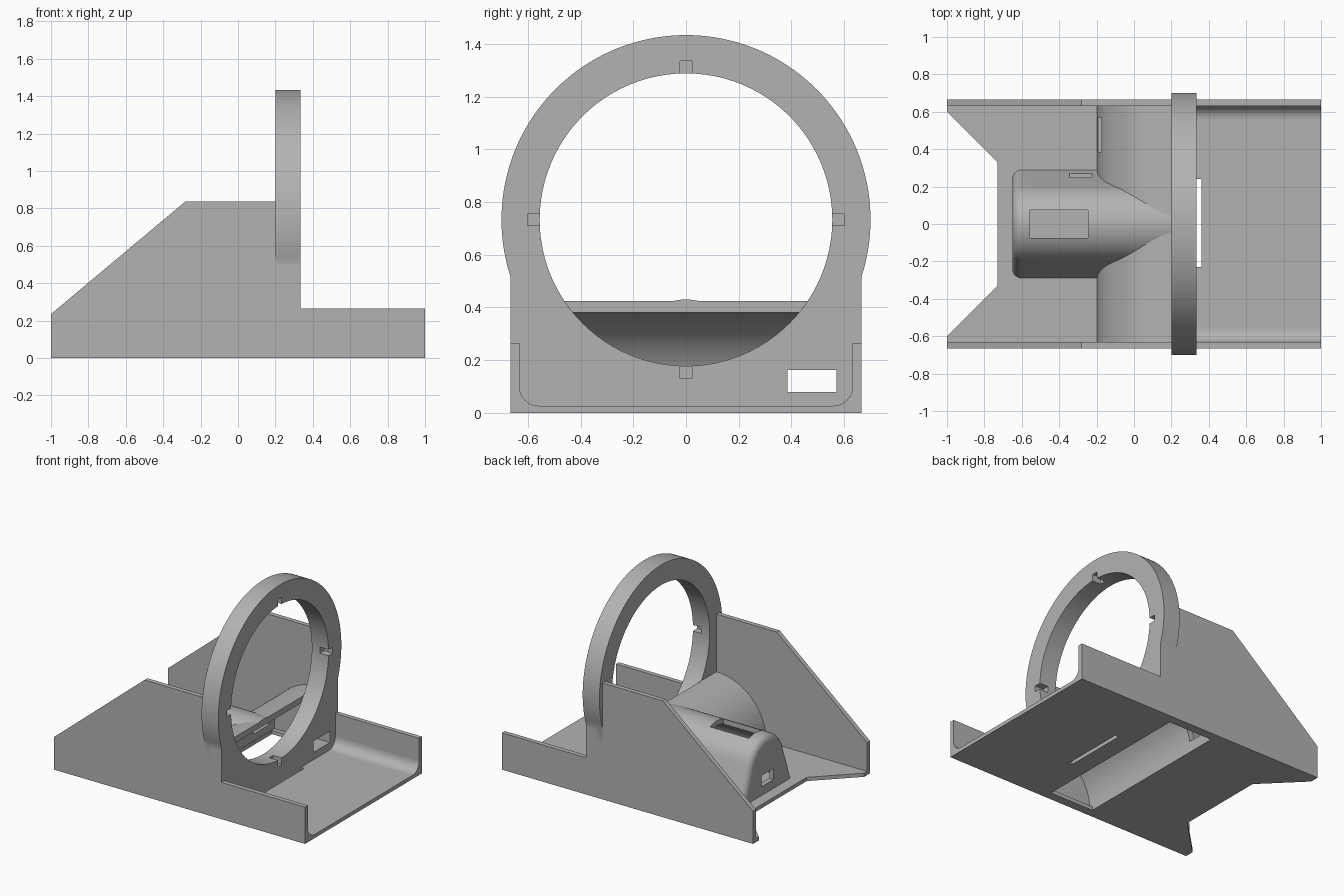
import bpy
import bmesh
from math import sin, cos, radians, asin, degrees

if "Cube" in bpy.data.objects:
    bpy.data.objects.remove(bpy.data.objects["Cube"], do_unlink=True)

grey = bpy.data.materials.new("plain grey")
grey.use_nodes = True
COLOUR = (0.45, 0.45, 0.45, 1)
grey.diffuse_color = COLOUR
grey.node_tree.nodes["Principled BSDF"].inputs["Base Color"].default_value = COLOUR

AXES = {"x": lambda u, v, w: (w, u, v),
        "y": lambda u, v, w: (u, w, v),
        "z": lambda u, v, w: (u, v, w)}


def prism(name, points, axis, start, end, round_start=0):
    """Extrude a 2D outline along an axis, optionally rounding its first cap."""
    bm = bmesh.new()
    place = AXES[axis]
    cap = bm.faces.new([bm.verts.new(place(u, v, start)) for u, v in points])
    rim = list(cap.edges)
    far = bmesh.ops.extrude_face_region(bm, geom=[cap], use_keep_orig=True)
    shift = place(0, 0, end - start)
    bmesh.ops.translate(bm, vec=shift,
                        verts=[g for g in far["geom"] if isinstance(g, bmesh.types.BMVert)])
    bmesh.ops.recalc_face_normals(bm, faces=bm.faces)
    if round_start:
        # the floor edge of the cap stays sharp
        low = min(v.co.z for v in bm.verts)
        rim = [e for e in rim if max(v.co.z for v in e.verts) > low + 0.001]
        bmesh.ops.bevel(bm, geom=rim, offset=round_start, segments=6,
                        profile=0.5, affect="EDGES", clamp_overlap=True)
    mesh = bpy.data.meshes.new(name)
    bm.to_mesh(mesh)
    bm.free()
    mesh.materials.append(grey)
    obj = bpy.data.objects.new(name, mesh)
    bpy.context.collection.objects.link(obj)
    return obj


def box(name, x, y, z):
    return prism(name, [(x[0], y[0]), (x[1], y[0]), (x[1], y[1]), (x[0], y[1])], "z", *z)


def arc(cu, cv, r, a, b, steps):
    angles = [radians(a + (b - a) * i / steps) for i in range(steps + 1)]
    return [(cu + r * cos(t), cv + r * sin(t)) for t in angles]


def cut(target, *cutters):
    bpy.context.view_layer.objects.active = target
    for cutter in cutters:
        mod = target.modifiers.new("cut", "BOOLEAN")
        mod.operation = "DIFFERENCE"
        mod.solver = "EXACT"
        mod.object = cutter
        bpy.ops.object.modifier_apply(modifier=mod.name)
        bpy.data.objects.remove(cutter, do_unlink=True)


HALF, INNER, FLOOR = 0.665, 0.632, 0.027
RING_X = (0.2, 0.333)
RING_Z, RING_R, HOLE_R = 0.733, 0.7, 0.555
COWL_R = 0.397

# Floor with a tapered notch, a thin slot and an opening under the cowl
floor = prism("floor", [(1, -0.65), (1, 0.65), (-1, 0.65), (-1, 0.6), (-0.73, 0.33),
                        (-0.73, -0.33), (-1, -0.6), (-1, -0.65)], "z", 0, FLOOR)
cut(floor,
    box("slot_cutter", (0.3, 0.36), (-0.23, 0.24), (-0.1, 0.1)),
    box("opening_cutter", (-0.15, RING_X[0]), (-0.6, 0.6), (-0.1, 0.1)))

# Side walls and the fillets that join them to the open end of the floor
wall = [(-1, 0), (1, 0), (1, 0.265), (0.33, 0.265), (0.33, 0.5), (0.21, 0.5),
        (0.21, 0.838), (-0.28, 0.838), (-1, 0.235)]
for side, s in (("front", -1), ("back", 1)):
    prism(side + "_wall", wall, "y", s * INNER, s * HALF)
    fillet = [(0.64, 0.02)] + arc(0.559, 0.1, 0.073, 0, -90, 8)
    prism(side + "_fillet", [(s * u, v) for u, v in fillet], "x", 0.32, 1)

# Upright ring plate with round hole, four key notches and a cable window
turn = degrees(asin((HALF ** 2 and (RING_R ** 2 - HALF ** 2) ** 0.5) / RING_R))
outline = [(-HALF, 0), (HALF, 0)] + arc(0, RING_Z, RING_R, -turn, 180 + turn, 96)
ring = prism("ring_plate", outline, "x", *RING_X)
cut(ring, prism("hole_cutter", arc(0, RING_Z, HOLE_R, 0, 356.25, 95), "x", 0, 0.5))
for dy, dz in ((0, 1), (0, -1), (1, 0), (-1, 0)):
    y, z = dy * 0.56, RING_Z + dz * 0.56
    hy, hz = 0.022 + 0.02 * abs(dy), 0.022 + 0.02 * abs(dz)
    cut(ring, box("notch_cutter", (0.265, 0.4), (y - hy, y + hy), (z - hz, z + hz)))


def window_cutter():
    return box("window_cutter", (-0.5, 0.5), (0.385, 0.57), (0.08, 0.162))


cut(ring, window_cutter())

# Quarter-round hollow cowl between the walls
cowl = prism("cowl", arc(0.2, FLOOR, COWL_R, 90, 180, 24)
             + arc(0.2, FLOOR, COWL_R - 0.043, 180, 90, 24), "y", -0.635, 0.635)
cut(cowl, window_cutter())


# Hollow motor pod with a rounded nose, running into the cowl
def pod_outline(t):
    return [(0.29 - t, FLOOR)] + arc(0, 0.22, 0.21 - t, 19.5, 160.5, 28) + [(t - 0.29, FLOOR)]


pod = prism("pod", pod_outline(0), "x", -0.65, 0.2, round_start=0.05)
cut(pod,
    prism("pod_cavity_cutter", pod_outline(0.035), "x", -0.615, 0.2),
    prism("cowl_cutter", arc(0.2, FLOOR, COWL_R - 0.01, 90, 180, 24)
          + [(0.2, -0.1), (0.3, -0.1), (0.3, FLOOR + COWL_R - 0.01)], "y", -0.6, 0.6),
    box("top_cutter", (-0.555, -0.245), (-0.075, 0.075), (0.3, 0.6)),
    box("nose_cutter", (-0.7, -0.58), (-0.07, 0.07), (0.09, 0.17)),
    box("side_cutter", (-0.345, -0.225), (0.2, 0.33), (0.087, 0.143)))

# Smooth the rounded surfaces, keep the edges crisp
bpy.ops.object.select_all(action="DESELECT")
for obj in (ring, cowl, pod, bpy.data.objects["front_fillet"], bpy.data.objects["back_fillet"]):
    obj.select_set(True)
    bpy.context.view_layer.objects.active = obj
bpy.ops.object.shade_smooth_by_angle(angle=radians(30))
